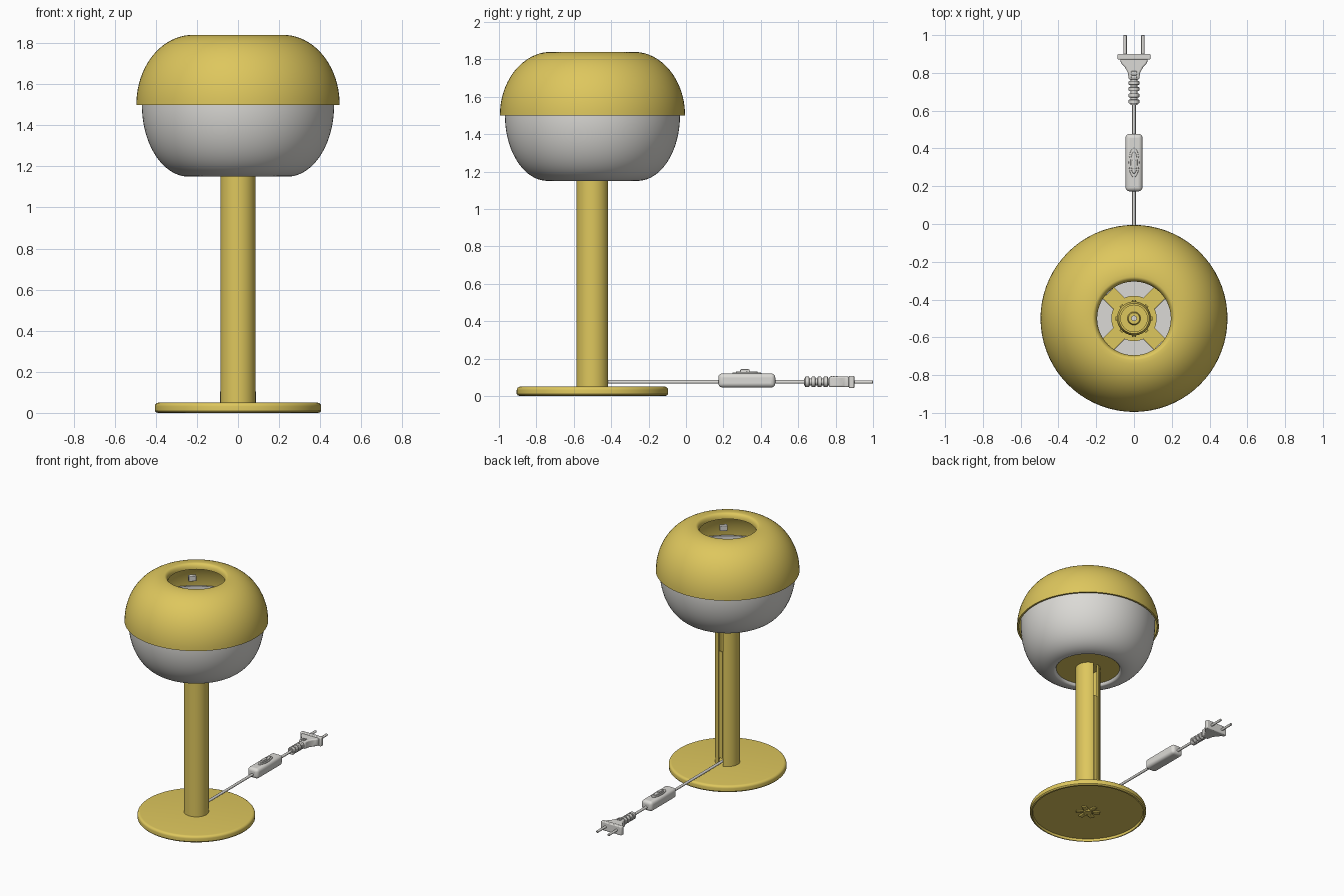
import bpy, bmesh, math
from math import sin, cos, pi
from mathutils import Matrix, Vector

cube = bpy.data.objects.get("Cube")
if cube:
    bpy.data.objects.remove(cube, do_unlink=True)

AXIS = Vector((0, -0.5, 0))      # lamp centre line
CORD_Z = 0.075                   # height of the cord


def material(name, rgb):
    m = bpy.data.materials.new(name)
    m.use_nodes = True
    m.diffuse_color = (*rgb, 1)
    m.node_tree.nodes["Principled BSDF"].inputs["Base Color"].default_value = (*rgb, 1)
    return m


yellow = material("mustard yellow", (0.73, 0.57, 0.11))
white = material("warm white", (0.71, 0.70, 0.67))


def finish(name, bm, mat, loc=(0, 0, 0), bevel=0, segments=3):
    bmesh.ops.remove_doubles(bm, verts=bm.verts, dist=1e-5)
    bmesh.ops.recalc_face_normals(bm, faces=bm.faces)
    mesh = bpy.data.meshes.new(name)
    bm.to_mesh(mesh)
    bm.free()
    ob = bpy.data.objects.new(name, mesh)
    bpy.context.collection.objects.link(ob)
    ob.location = loc
    mesh.materials.append(mat)
    if bevel:
        mod = ob.modifiers.new("soft edges", 'BEVEL')
        mod.width, mod.segments = bevel, segments
    bpy.ops.object.select_all(action='DESELECT')
    ob.select_set(True)
    bpy.context.view_layer.objects.active = ob
    bpy.ops.object.shade_smooth_by_angle(angle=math.radians(35))
    return ob


def lathe(name, profile, mat, closed=False, loc=AXIS, n=72):
    """Spin (radius, height) points about the vertical axis."""
    bm = bmesh.new()
    rings = [[bm.verts.new((r * cos(2 * pi * i / n), r * sin(2 * pi * i / n), z))
              for i in range(n)] for r, z in profile]
    pairs = list(zip(rings, rings[1:])) + ([(rings[-1], rings[0])] if closed else [])
    for a, b in pairs:
        for i in range(n):
            j = (i + 1) % n
            bm.faces.new((a[i], a[j], b[j], b[i]))
    return finish(name, bm, mat, loc)


def box(name, size, loc, mat, bevel=0.0, turn=0.0, segments=3):
    bm = bmesh.new()
    bmesh.ops.create_cube(bm, size=1)
    bm.transform(Matrix.Rotation(turn, 4, 'Z') @ Matrix.Diagonal((*size, 1)))
    return finish(name, bm, mat, loc, bevel, segments)


def rod(name, radius, y0, y1, mat, x=0.0, n=16, bevel=0):
    bm = bmesh.new()
    bmesh.ops.create_cone(bm, cap_ends=True, segments=n, radius1=radius,
                          radius2=radius, depth=y1 - y0)
    bm.transform(Matrix.Rotation(pi / 2, 4, 'X'))
    return finish(name, bm, mat, (x, (y0 + y1) / 2, CORD_Z), bevel, 2)


def extrude(name, outline, z0, z1, mat, loc=AXIS, bevel=0):
    bm = bmesh.new()
    face = bm.faces.new([bm.verts.new((x, y, z0)) for x, y in outline])
    ext = bmesh.ops.extrude_face_region(bm, geom=[face])
    top = [v for v in ext["geom"] if isinstance(v, bmesh.types.BMVert)]
    bmesh.ops.translate(bm, verts=top, vec=(0, 0, z1 - z0))
    return finish(name, bm, mat, loc, bevel)


def arc(r0, rr, z0, zz, a0, a1, n):
    return [(r0 + rr * cos(a0 + (a1 - a0) * i / n), z0 + zz * sin(a0 + (a1 - a0) * i / n))
            for i in range(n + 1)]


# Shades: double-walled bowls with a rolled lip round the opening
upper = arc(0.22, 0.275, 1.5, 0.34, 0, pi / 2, 20)
upper += arc(0.22, 0.025, 1.80, 0.04, pi / 2, pi, 6)[1:]
upper += [(0.207, 1.80)]
upper += arc(0.22, 0.262, 1.5, 0.327, pi / 2, 0, 20)
lathe("upper_shade", upper, yellow, closed=True)

lower = [(0.468, 1.55)] + arc(0.24, 0.228, 1.5, -0.35, 0, pi / 2, 20)
lower += arc(0.24, 0.02, 1.18, -0.03, pi / 2, pi, 6)[1:]
lower += [(0.232, 1.18)]
lower += arc(0.24, 0.216, 1.5, -0.338, pi / 2, 0, 20) + [(0.456, 1.55)]
lathe("lower_shade", lower, white, closed=True)

# Shade support inside the bowl
lathe("support_plate", [(0, 1.17), (0.228, 1.17), (0.228, 1.185), (0, 1.185)], yellow)
lathe("reflector_disc", [(0.1, 1.186), (0.235, 1.186), (0.235, 1.194), (0.1, 1.194)],
      white, closed=True)
for i in range(4):
    a = pi / 4 + i * pi / 2
    box(f"support_arm_{i + 1}", (0.15, 0.085, 0.014),
        AXIS + Vector((0.155 * cos(a), 0.155 * sin(a), 1.2)), yellow, 0.003, a)
lathe("support_hub", [(0, 1.185), (0.12, 1.185), (0.12, 1.21), (0, 1.21)], yellow)
lathe("bulb_socket", [(0.09, 1.2), (0.09, 1.27), (0.08, 1.30), (0.07, 1.30),
                      (0.07, 1.23), (0.035, 1.23), (0.03, 1.25), (0, 1.25)], yellow)
for i in range(8):
    a = i * pi / 4
    box(f"socket_rib_{i + 1}", (0.012, 0.02, 0.06),
        AXIS + Vector((0.092 * cos(a), 0.092 * sin(a), 1.24)), yellow, 0.002, a)
lathe("socket_contact", [(0, 1.25), (0.015, 1.25), (0.015, 1.262), (0, 1.262)], white, n=20)

# Small clips under the upper shade
for side, label in ((-1, "left_clip"), (1, "right_clip")):
    box(label, (0.03, 0.055, 0.04), AXIS + Vector((side * 0.14, -side * 0.15, 1.73)),
        white, 0.004, -pi / 4)

# Pole: a tube with a slot along its back, closed by a recessed strip
half_gap = 0.24
sweep = [pi / 2 + half_gap + (2 * pi - 2 * half_gap) * i / 48 for i in range(49)]
ring = [(0.086 * cos(a), 0.086 * sin(a)) for a in sweep]
ring += [(0.074 * cos(a), 0.074 * sin(a)) for a in reversed(sweep)]
extrude("pole", ring, 0.045, 1.19, yellow)
box("pole_slot_strip", (0.028, 0.012, 0.81), AXIS + Vector((0, 0.076, 0.51)), yellow)

# Base: round plate, hollow underneath
base = [(0, 0.05), (0.385, 0.05)] + arc(0.385, 0.02, 0.032, 0.018, pi / 2, 0, 5)[1:]
base += [(0.405, 0.01), (0.398, 0.002), (0.388, 0), (0.385, 0.018), (0, 0.018)]
lathe("base_plate", base, yellow)
lathe("base_nut", [(0, 0.018), (0.03, 0.018), (0.03, 0.004), (0, 0.004)], yellow, n=24)
for i in range(6):
    a = i * pi / 3 + pi / 6
    box(f"base_lobe_{i + 1}", (0.05, 0.035, 0.012),
        AXIS + Vector((0.058 * cos(a), 0.058 * sin(a), 0.013)), yellow, 0.005, a)

# Cord
rod("cord", 0.0095, -0.5, 0.64, white)

# Inline switch
box("switch_body", (0.09, 0.305, 0.075), (0, 0.325, 0.083), white, 0.022, segments=4)


def oval(w, l, n=32):
    return [(w * cos(2 * pi * i / n), l * sin(2 * pi * i / n)) for i in range(n)]


switch = Vector((0, 0.325, 0))
extrude("switch_surround", oval(0.028, 0.078), 0.11, 0.126, white, switch, 0.003)
extrude("switch_rocker", oval(0.018, 0.058), 0.12, 0.132, white, switch, 0.003)
box("switch_rocker_ridge", (0.018, 0.05, 0.016), (0, 0.315, 0.135), white, 0.005)

# Plug: ribbed strain relief, flared body, flange and two pins
rod("strain_relief", 0.018, 0.63, 0.79, white)
for i in range(4):
    rod(f"relief_rib_{i + 1}", 0.028, 0.637 + 0.033 * i, 0.659 + 0.033 * i, white, bevel=0.003)
half = [(0.028, 0.765), (0.032, 0.80), (0.048, 0.83), (0.068, 0.85), (0.074, 0.875)]
body = half + [(-x, y) for x, y in reversed(half)]
extrude("plug_body", body, 0.047, 0.103, white, (0, 0, 0), 0.008)
for i in range(3):
    box(f"plug_grip_{i + 1}", (0.03, 0.008, 0.006), (0, 0.785 - 0.014 * i + 0.02, 0.105), white, 0.002)
box("plug_flange", (0.175, 0.03, 0.066), (0, 0.885, CORD_Z), white, 0.006)
for side, label in ((-1, "right_pin"), (1, "left_pin")):
    rod(label, 0.009, 0.895, 1.0, white, x=side * 0.047, bevel=0.003)
